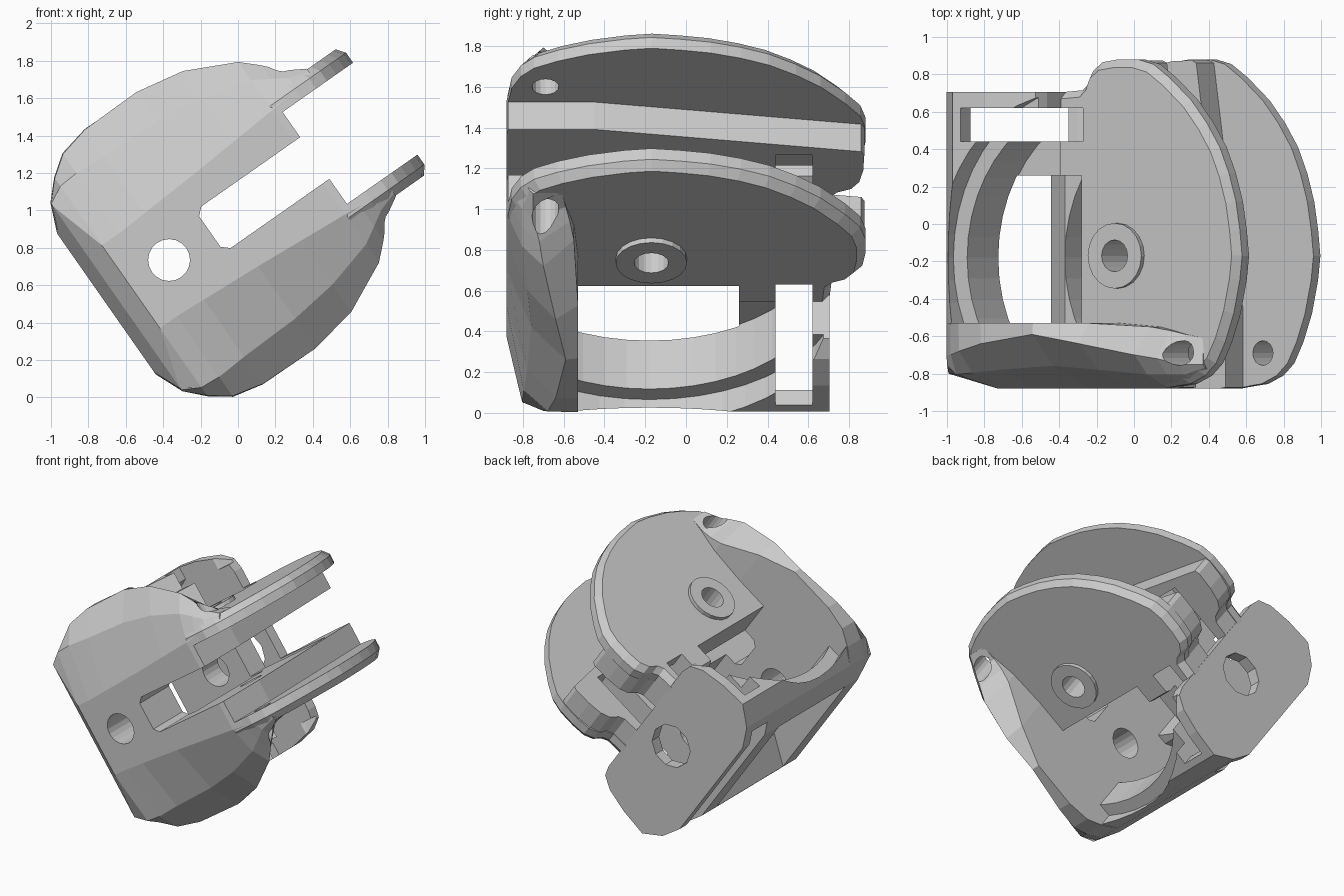
import bpy, bmesh, math
from mathutils import Matrix

if "Cube" in bpy.data.objects:
    bpy.data.objects.remove(bpy.data.objects["Cube"])

# Local frame: x runs along the jaws, y is depth, z is the jaw opening direction.
PLACE = Matrix.Translation((-0.466, 0, 0.666)) @ Matrix.Rotation(math.radians(-35), 4, 'Y')
parts, cutters = [], []


def make(name, rings, cutter=False):
    """Close a stack of matching rings into a solid."""
    bm = bmesh.new()
    rows = [[bm.verts.new(p) for p in r] for r in rings]
    n = len(rows[0])
    for a, b in zip(rows, rows[1:]):
        for i in range(n):
            j = (i + 1) % n
            bm.faces.new((a[i], a[j], b[j], b[i]))
    bm.faces.new(rows[0])
    bm.faces.new(rows[-1])
    bmesh.ops.recalc_face_normals(bm, faces=bm.faces)
    me = bpy.data.meshes.new(name)
    bm.to_mesh(me)
    bm.free()
    ob = bpy.data.objects.new(name, me)
    bpy.context.collection.objects.link(ob)
    ob.hide_render = cutter
    (cutters if cutter else parts).append(ob)
    return ob


def prism_y(name, pts, a, b, cutter=False):
    return make(name, [[(u, y, h) for u, h in pts] for y in (a, b)], cutter)


def prism_h(name, pts, a, b, cutter=False, taper=1.0):
    top = [(0.75 + (u - 0.75) * taper, -0.1 + (y + 0.1) * taper) for u, y in pts]
    return make(name, [[(u, y, a) for u, y in pts], [(u, y, b) for u, y in top]], cutter)


def circle(cx, cy, r, n):
    return [(cx + r * math.cos(2 * math.pi * i / n), cy + r * math.sin(2 * math.pi * i / n))
            for i in range(n)]


def rect(a, b, c, d):
    return [(a, c), (b, c), (b, d), (a, d)]


def sym(half):
    return half + [(u, -h) for u, h in reversed(half)]


def cut(ob, *tools):
    for t in tools:
        m = ob.modifiers.new("cut", 'BOOLEAN')
        m.operation, m.solver, m.object = 'DIFFERENCE', 'EXACT', t


# Cutters
jaw_gap = prism_y("jaw_gap_cutter", sym([(0.385, 0.1), (0.425, 0.136), (1.07, 0.136),
                                         (1.07, 0.3), (1.8, 0.3)]), -1, 1, True)
bore = prism_y("bore_cutter", circle(0.119, 0, 0.112, 20), -1.1, 1.1, True)
rear_bore = prism_y("rear_bore_cutter", circle(0.119, 0, 0.16, 10), 0.6, 1.1, True)
pin = prism_h("pin_cutter", circle(1.2, -0.69, 0.066, 16), -1, 1, True)
pivot = prism_h("pivot_cutter", circle(0.75, -0.17, 0.085, 16), -1, 1, True)
cavity = prism_h("cavity_cutter", rect(-0.1, 0.515, -0.53, 0.26), -1, 1, True)
window = prism_y("window_cutter", sym([(-0.35, 0.5), (-0.1, 0.31), (0.3, 0.31)]),
                 -0.58, 0.3, True)
slot = prism_y("slot_cutter", sym([(-0.6, 0.5), (-0.2, 0.565), (-0.05, 0.64), (-0.05, 1.1),
                                   (0.525, 1.1), (0.525, 0.3), (0.85, 0.3)]), 0.44, 0.62, True)
sweep = circle(0.75, -0.18, 0.85, 48)
wide = circle(0.75, -0.18, 0.94, 48)
sweep_all = prism_h("sweep_cutter", sweep, -1.2, 1.2, True)
sweep_sides = [prism_h("sweep_side_cutter", sweep, 0.3 * s, 1.2 * s, True) for s in (1, -1)]
wide_sides = [prism_h("wide_sweep_cutter", wide, 0.6 * s, 1.2 * s, True) for s in (1, -1)]

# Front housing: (u, ridge height, front y, ridge y, flat half height, inner y, inner height, bulge)
sections = [(-0.29, 0.46, -0.69, -0.68, 0.44, -0.53, 0.46, 0.6),
            (-0.225, 0.615, -0.80, -0.70, 0.595, -0.53, 0.615, 0.6),
            (-0.13, 0.71, -0.88, -0.70, 0.27, -0.53, 0.715, 0.88),
            (-0.02, 0.79, -0.88, -0.68, 0.27, -0.53, 0.795, 0.76),
            (0.15, 0.83, -0.88, -0.64, 0.28, -0.53, 0.832, 0.68),
            (0.49, 0.836, -0.88, -0.59, 0.30, -0.53, 0.83, 0.64),
            (0.76, 0.785, -0.88, -0.64, 0.32, -0.53, 0.70, 0.62),
            (1.03, 0.655, -0.88, -0.70, 0.34, -0.55, 0.50, 0.62),
            (1.12, 0.57, -0.865, -0.72, 0.35, -0.57, 0.45, 0.6),
            (1.2, 0.48, -0.845, -0.75, 0.36, -0.59, 0.42, 0.6),
            (1.31, 0.415, -0.78, -0.75, 0.37, -0.61, 0.41, 0.6)]
rings = []
for u, H, yf, yr, f, yi, hi, bulge in sections:
    half = [(yf, f), (yf + (yr - yf) * 0.42, f + (H - f) * bulge), (yr, H), (yi, hi)]
    rings.append([(u, y, h) for y, h in sym(half)])
housing = make("front_housing", rings)
cut(housing, jaw_gap, bore, pin)

# Rounded plates, jaw inserts and pivot bosses on both sides
outline = [(0.36, -0.82), (0.9, -0.83), (1.04, -0.875), (1.19, -0.855), (1.29, -0.81),
           (1.36, -0.745), (1.42, -0.63), (1.475, -0.48), (1.515, -0.3), (1.53, -0.17),
           (1.515, -0.03), (1.49, 0.12), (1.445, 0.27), (1.385, 0.41), (1.3, 0.54),
           (1.2, 0.66), (1.06, 0.78), (0.95, 0.855), (0.85, 0.88), (0.72, 0.88),
           (0.62, 0.865), (0.56, 0.82), (0.53, 0.75), (0.49, 0.715), (0.36, 0.705)]
insert = [(0.36, -0.86), (1.07, -0.86), (1.07, -0.45), (0.88, 0.86), (0.85, 0.875),
          (0.72, 0.87), (0.62, 0.85), (0.56, 0.81), (0.53, 0.74), (0.49, 0.71), (0.36, 0.7)]
for side, s in (("upper", 1), ("lower", -1)):
    plate = prism_h(side + "_plate", outline, 0.3 * s, 0.365 * s)
    rim = prism_h(side + "_plate_rim", outline, 0.365 * s, 0.412 * s, taper=0.955)
    jaw = prism_h(side + "_jaw_insert", insert, 0.136 * s, 0.3 * s)
    boss = prism_h(side + "_pivot_boss", circle(0.75, -0.17, 0.175, 20), 0.4 * s, 0.44 * s)
    for ob in (plate, rim, jaw):
        cut(ob, cavity, slot, pivot, pin)
    cut(boss, pivot)

# Rear wall strips joining the housing to the rear block
hull = [(-0.29, 0.46), (-0.225, 0.615), (-0.1, 0.735), (0.1, 0.72), (0.27, 0.68), (0.36, 0.62),
        (0.38, 0.54)]
strips = prism_y("rear_wall", sym(hull), -0.55, 0.28)
cut(strips, sweep_all, *wide_sides, window)

# Rear block with bore and open slot
block = prism_y("rear_block", sym(hull), 0.26, 0.705)
cut(block, *sweep_sides, *wide_sides, slot, bore, rear_bore)

# Bake the cuts, place the parts, drop the cutters
bpy.context.view_layer.update()
deps = bpy.context.evaluated_depsgraph_get()
baked = [(ob, bpy.data.meshes.new_from_object(ob.evaluated_get(deps))) for ob in parts]
for ob, me in baked:
    ob.modifiers.clear()
    me.transform(PLACE)
    ob.data = me
for ob in cutters:
    bpy.data.objects.remove(ob, do_unlink=True)
